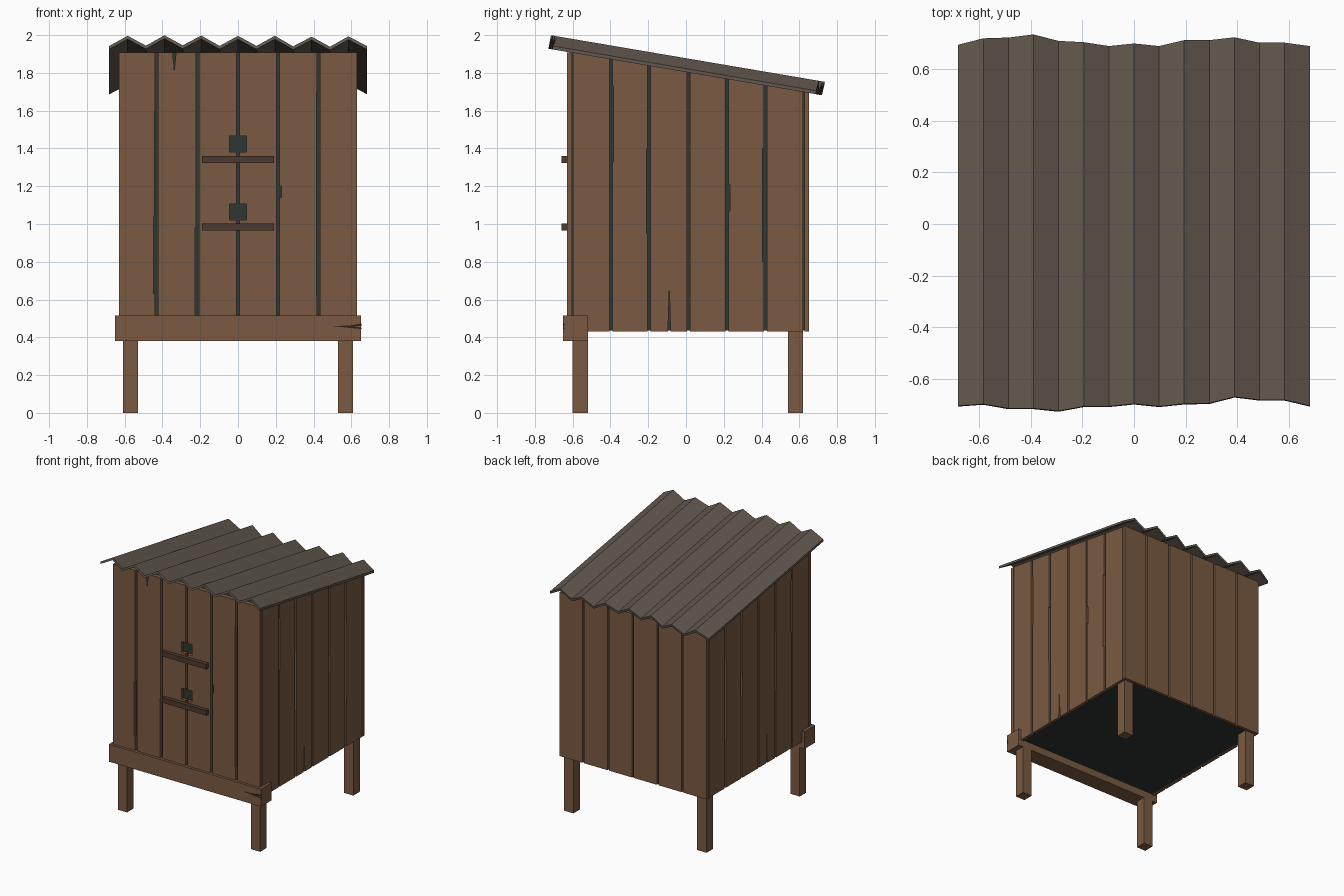
import bpy, bmesh

if "Cube" in bpy.data.objects:
    bpy.data.objects.remove(bpy.data.objects["Cube"])

def srgb(r, g, b):
    return tuple((c / 255 / 12.92) if c < 10 else ((c / 255 + 0.055) / 1.055) ** 2.4 for c in (r, g, b)) + (1,)

def material(name, rgb):
    m = bpy.data.materials.new(name)
    m.diffuse_color = srgb(*rgb)
    m.use_nodes = True
    m.node_tree.nodes["Principled BSDF"].inputs["Base Color"].default_value = m.diffuse_color
    return m

WOOD = material("brown wood", (122, 90, 66))
LEDGE = material("dark brown wood", (78, 58, 46))
ROOF = material("grey brown roofing", (98, 88, 78))
DARK = material("dark green interior", (46, 54, 49))
CRACK = material("crack brown", (44, 33, 27))

def under_roof(y):
    return 1.925 - 0.17 * (y + 0.72)

def finish(name, bm, mat):
    bmesh.ops.recalc_face_normals(bm, faces=bm.faces)
    me = bpy.data.meshes.new(name)
    bm.to_mesh(me)
    bm.free()
    me.materials.append(mat)
    ob = bpy.data.objects.new(name, me)
    bpy.context.collection.objects.link(ob)
    return ob

def extrude(name, pts, place, d0, d1, mat):
    """Solid from a flat (u, z) outline between depths d0 and d1."""
    bm = bmesh.new()
    a = [bm.verts.new(place(u, z, d0)) for u, z in pts]
    b = [bm.verts.new(place(u, z, d1)) for u, z in pts]
    bm.faces.new(a)
    bm.faces.new(b[::-1])
    n = len(pts)
    for i in range(n):
        bm.faces.new((a[i], b[i], b[(i + 1) % n], a[(i + 1) % n]))
    return finish(name, bm, mat)

def box(name, x0, x1, y0, y1, z0, z1, mat):
    return extrude(name, [(x0, z0), (x1, z0), (x1, z1), (x0, z1)],
                   lambda u, z, d: (u, d, z), y0, y1, mat)

def outline(u0, u1, z0, top, left=(), right=(), split=None):
    """Plank outline; left/right are edge notches (z0, z1, depth), split is (u, z tip, from top)."""
    p = [(u0, z0)]
    if split and not split[2]:
        p += [(split[0] - 0.008, z0), (split[0], split[1]), (split[0] + 0.006, z0)]
    p.append((u1, z0))
    for a, b, d in right:
        p += [(u1, a), (u1 - d, a), (u1 - d, b), (u1, b)]
    p.append((u1, top(u1)))
    if split and split[2]:
        p += [(split[0] + 0.009, top(u1)), (split[0], split[1]), (split[0] - 0.009, top(u0))]
    p.append((u0, top(u0)))
    for a, b, d in reversed(left):
        p += [(u0, b), (u0 + d, b), (u0 + d, a), (u0, a)]
    return p

def wall(name, edges, gap, top, place, d0, d1, left={}, right={}, split={}):
    last = len(edges) - 2
    for i in range(last + 1):
        u0 = edges[i] + (gap / 2 if i else 0)
        u1 = edges[i + 1] - (gap / 2 if i < last else 0)
        pts = outline(u0, u1, 0.43, top, left.get(i, ()), right.get(i, ()), split.get(i))
        extrude(f"{name}_{i + 1}", pts, place, d0, d1, WOOD)

# dark inner box seen through the gaps and from below
extrude("inner_box", [(-0.606, 0.436), (0.628, 0.436), (0.628, under_roof(0.628) + 0.003),
                      (-0.606, under_roof(-0.606) + 0.003)],
        lambda u, z, d: (d, u, z), -0.608, 0.608, DARK)

# front planks, with the two entrance holes notched into the middle pair
holes = ((1.02, 1.105, 0.037), (1.38, 1.465, 0.037))
wall("front_plank", (-0.63, -0.432, -0.214, 0, 0.213, 0.427, 0.63), 0.016,
     lambda u: 1.909, lambda u, z, d: (u, d, z), -0.63, -0.604,
     left={3: holes, 4: ((1.14, 1.2, 0.01),)},
     right={0: ((0.63, 1.04, 0.008), (1.04, 1.6, 0.003)), 1: ((0.52, 0.98, 0.005),),
            2: holes, 4: ((0.62, 1.7, 0.004),)},
     split={1: (-0.337, 1.81, True)})

# back planks
wall("back_plank", (-0.63, -0.425, -0.212, 0, 0.212, 0.425, 0.63), 0.013,
     lambda u: under_roof(0.64) + 0.004, lambda u, z, d: (u, d, z), 0.627, 0.65)

# side planks, tops following the roof slope
for side, s in (("left", -1), ("right", 1)):
    wall(side + "_plank", (-0.597, -0.397, -0.195, 0.012, 0.217, 0.42, 0.619), 0.016,
         lambda u: under_roof(u) + 0.004, lambda u, z, d, s=s: (s * d, u, z), 0.605, 0.63,
         left={1: ((1.33, 1.73, 0.006),), 4: ((1.07, 1.21, 0.008),)},
         right={1: ((0.95, 1.4, 0.006),), 4: ((0.8, 1.4, 0.007),)},
         split={2: (-0.088, 0.665, False)})

# front beam with a split at its right end
box("front_beam", -0.652, 0.652, -0.65, -0.52, 0.38, 0.515, WOOD)
extrude("beam_crack", [(0.505, 0.459), (0.6, 0.449), (0.653, 0.444), (0.653, 0.452),
                       (0.61, 0.457), (0.653, 0.461), (0.653, 0.474), (0.6, 0.464)],
        lambda u, z, d: (u, d, z), -0.651, -0.642, CRACK)

# legs
for fb, y in (("front", -0.56), ("back", 0.58)):
    for lr, x in (("left", -0.57), ("right", 0.57)):
        box(f"{fb}_{lr}_leg", x - 0.04, x + 0.04, y - 0.04, y + 0.04, 0, 0.44, WOOD)

# landing ledges under the holes
for nm, z in (("lower", 0.965), ("upper", 1.323)):
    box(nm + "_ledge", -0.19, 0.19, -0.66, -0.628, z, z + 0.038, LEDGE)

# corrugated roof sheet with slightly ragged ends
front = (-.705, -.698, -.715, -.715, -.725, -.707, -.707, -.697, -.707, -.697, -.695, -.67, -.682, -.682, -.705)
back = (.695, .72, .723, .735, .71, .705, .69, .70, .69, .713, .713, .724, .703, .703, .69)
bm = bmesh.new()
cols = []
for i, (yf, yb) in enumerate(zip(front, back)):
    x = -0.682 + i * 1.364 / 14
    h = 2.0 if i % 2 else 1.945
    def v(y, dy, dz):
        return bm.verts.new((x, y + dy, h - 0.17 * (y + 0.72) + dz))
    cols.append((v(yf, 0, 0), v(yb, 0, 0), v(yb, -0.003, -0.018), v(yf, -0.003, -0.018)))
for a, b in zip(cols, cols[1:]):
    for k in range(4):
        n = (k + 1) % 4
        bm.faces.new((a[k], a[n], b[n], b[k]))
bm.faces.new(cols[0])
bm.faces.new(cols[-1])
finish("corrugated_roof", bm, ROOF)
